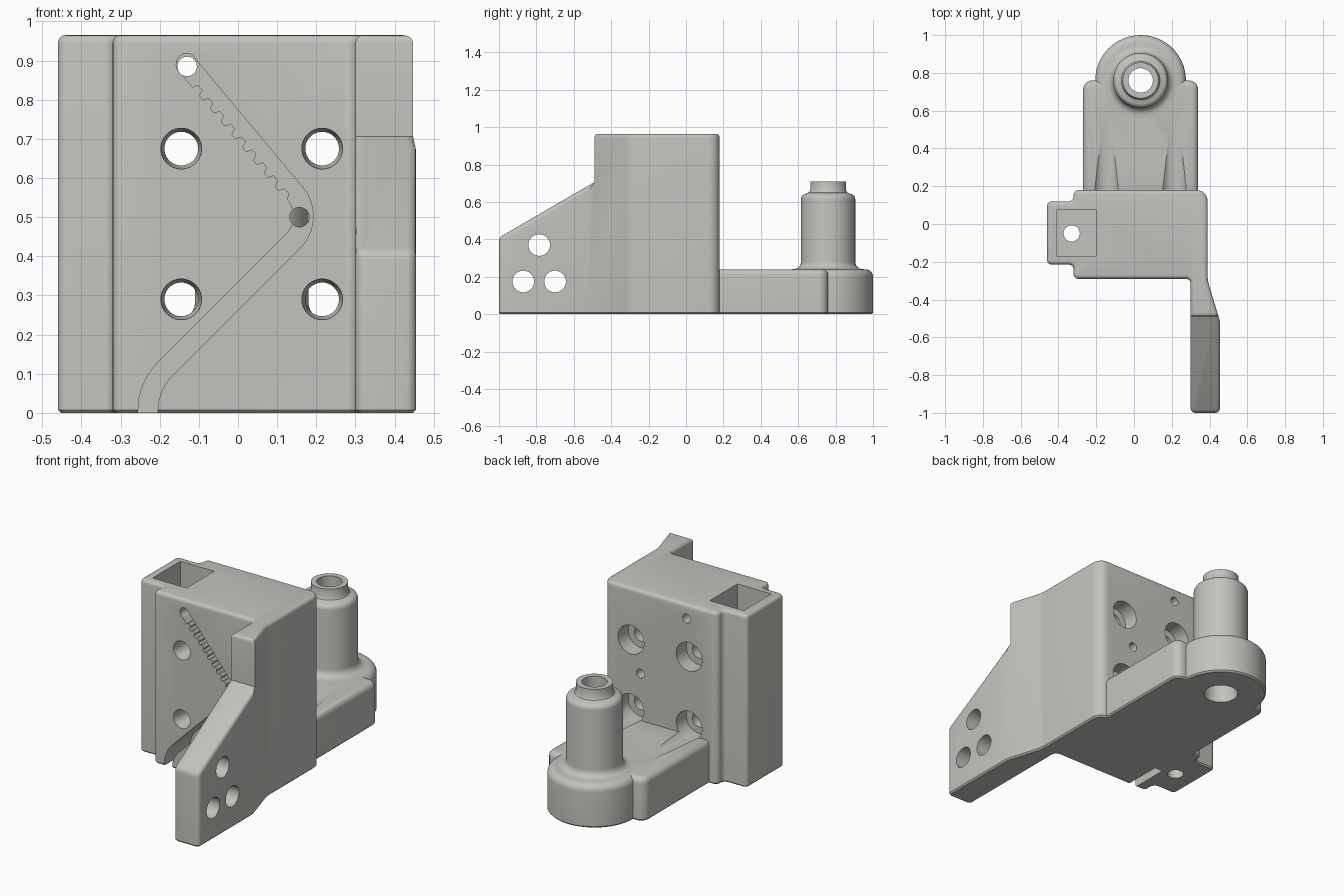
import bpy, bmesh, math
from mathutils import Vector

if "Cube" in bpy.data.objects:
    bpy.data.objects.remove(bpy.data.objects["Cube"])

grey = bpy.data.materials.new("warm_grey")
grey.diffuse_color = (0.54, 0.54, 0.51, 1)
grey.use_nodes = True
grey.node_tree.nodes["Principled BSDF"].inputs["Base Color"].default_value = grey.diffuse_color

AXES = {'x': lambda a, b, h: (h, a, b),
        'y': lambda a, b, h: (a, h, b),
        'z': lambda a, b, h: (a, b, h)}


def finish(name, bm):
    bmesh.ops.recalc_face_normals(bm, faces=bm.faces[:])
    me = bpy.data.meshes.new(name)
    bm.to_mesh(me)
    bm.free()
    me.materials.append(grey)
    ob = bpy.data.objects.new(name, me)
    bpy.context.collection.objects.link(ob)
    return ob


def fillet(pts, radii, closed=True, n=6):
    """Round the corners of a 2D polyline."""
    out = []
    for i, p in enumerate(pts):
        p, r = Vector(p), radii[i]
        if r == 0 or (not closed and i in (0, len(pts) - 1)):
            out.append(p)
            continue
        u = (Vector(pts[i - 1]) - p).normalized()
        v = (Vector(pts[(i + 1) % len(pts)]) - p).normalized()
        half = u.angle(v) / 2
        c = p + (u + v).normalized() * (r / math.sin(half))
        a = p + u * (r / math.tan(half)) - c
        b = p + v * (r / math.tan(half)) - c
        ang = a.angle(b)
        for k in range(n + 1):
            t = k / n
            out.append(c + (a * math.sin((1 - t) * ang) + b * math.sin(t * ang)) / math.sin(ang))
    return out


def prism(name, pts, axis, lo, hi):
    bm = bmesh.new()
    rows = [[bm.verts.new(AXES[axis](p[0], p[1], h)) for p in pts] for h in (lo, hi)]
    bm.faces.new(rows[0])
    bm.faces.new(rows[1])
    for i in range(len(pts)):
        j = (i + 1) % len(pts)
        bm.faces.new((rows[0][i], rows[0][j], rows[1][j], rows[1][i]))
    return finish(name, bm)


def lathe(name, profile, axis, centre, n=40, ring=False):
    """Turn (radius, height) points round an axis; ring closes the profile on itself."""
    bm = bmesh.new()
    rows = []
    for r, h in profile:
        rows.append([bm.verts.new(AXES[axis](centre[0] + r * math.cos(math.tau * k / n),
                                             centre[1] + r * math.sin(math.tau * k / n), h))
                     for k in range(n)])
    for i in range(len(rows) if ring else len(rows) - 1):
        a, b = rows[i], rows[(i + 1) % len(rows)]
        for k in range(n):
            m = (k + 1) % n
            bm.faces.new((a[k], a[m], b[m], b[k]))
    if not ring:
        bm.faces.new(rows[0])
        bm.faces.new(rows[-1])
    return finish(name, bm)


def cut(ob, *cutters):
    for c in cutters:
        mod = ob.modifiers.new("cut", 'BOOLEAN')
        mod.operation, mod.solver, mod.object = 'DIFFERENCE', 'EXACT', c
        bpy.context.view_layer.objects.active = ob
        bpy.ops.object.modifier_apply(modifier=mod.name)


def round_rims(ob, top, bottom):
    """Round the convex upper edges and chamfer the lower edges."""
    bm = bmesh.new()
    bm.from_mesh(ob.data)
    for width, seg, low in ((top, 4, False), (bottom, 1, True)):
        edges = []
        for e in bm.edges:
            a, b = e.verts[0].co, e.verts[1].co
            if len(e.link_faces) != 2 or abs(a.z - b.z) > 0.8 * (a - b).length:
                continue
            if ((a.z + b.z) / 2 < 0.005) == low and e.calc_face_angle_signed() > 0.7:
                edges.append(e)
        bmesh.ops.bevel(bm, geom=edges, offset=width, segments=seg, profile=0.5,
                        affect='EDGES', clamp_overlap=False)
    bm.to_mesh(ob.data)
    bm.free()


# Main block with side column and forward arm
outline = [(-0.46, -0.215), (-0.32, -0.215), (-0.32, -0.29), (0.30, -0.29),
           (0.30, -1), (0.455, -1), (0.455, -0.515), (0.39, -0.30),
           (0.39, 0.18), (-0.32, 0.18), (-0.32, 0.12), (-0.46, 0.12)]
radii = [0.025, 0.025, 0.025, 0.025, 0.025, 0.025, 0, 0.15, 0.06, 0.03, 0.025, 0.025]
body = prism("main_block", fillet(outline, radii), 'z', 0, 0.965)
wedge = prism("arm_slope_cutter", [(-1.1, 0.352), (-0.49, 0.706), (-0.49, 1.1), (-1.1, 1.1)],
              'x', 0.2, 0.6)
cut(body, wedge)
round_rims(body, 0.02, 0.008)

# Rear foot slab
slab = prism("rear_foot", fillet([(-0.27, 0.16), (0.34, 0.16), (0.34, 0.76), (-0.27, 0.76)],
                                 [0, 0, 0.05, 0.05]), 'z', 0, 0.24)
round_rims(slab, 0.03, 0.008)

# Round boss with hollow post
arc = [(0.20 + 0.04 * math.cos(math.radians(a)), 0.20 + 0.04 * math.sin(math.radians(a)))
       for a in range(0, 91, 15)]
flare = [(0.185 - 0.04 * math.sin(math.radians(a)), 0.281 - 0.04 * math.cos(math.radians(a)))
         for a in range(0, 91, 15)]
shoulder = [(0.115 + 0.03 * math.cos(math.radians(a)), 0.615 + 0.03 * math.sin(math.radians(a)))
            for a in range(0, 91, 15)]
boss = lathe("boss_and_post", [(0.09, 0), (0.232, 0), (0.24, 0.008)] + arc + flare + shoulder +
             [(0.102, 0.652), (0.095, 0.665), (0.095, 0.71), (0.065, 0.71), (0.065, 0.15),
              (0.09, 0.15)], 'z', (0.035, 0.76), 64, ring=True)

# Counterbored mounting holes, flaring down to tool channels over the foot
helpers = [wedge]
for x in (-0.145, 0.215):
    for z in (0.29, 0.675):
        c = lathe("mount_hole_cutter", [(0.052, -0.32), (0.052, -0.285), (0.043, -0.26),
                                        (0.043, 0.09), (0.08, 0.09), (0.08, 0.18),
                                        (0.045, 0.62)], 'y', (x, z))
        cut(body, c)
        if z < 0.5:
            cut(slab, c)
        helpers.append(c)

# Bore clearance in the foot
bore = lathe("bore_cutter", [(0.12, -0.1), (0.12, 0.5)], 'z', (0.035, 0.76))
cut(slab, bore)
helpers.append(bore)

# Bent front groove with a toothed upper run
path = fillet([(-0.13, 0.89), (0.199, 0.497), (-0.23, 0.068), (-0.23, -0.05)],
              [0, 0.09, 0.15, 0], closed=False, n=10)
side_a, side_b = [], []
for i, p in enumerate(path):
    d = (path[min(i + 1, len(path) - 1)] - path[max(i - 1, 0)]).normalized()
    nrm = Vector((d.y, -d.x))
    side_a.append(p + nrm * 0.025)
    side_b.append(p - nrm * 0.025)
run = path[1] - path[0]
d = run.normalized()
nrm = Vector((d.y, -d.x))
teeth, count = [], 9
for k in range(count):
    for f, off in ((0.1, 0.027), (0.42, 0.027), (0.55, 0.012), (0.95, 0.012)):
        t = 0.08 + 0.9 * (k + f) / count
        teeth.append(path[0] + run * t + nrm * off)
cap = [path[0] - nrm * 0.028 * math.cos(a) - d * 0.028 * math.sin(a)
       for a in [math.pi * k / 10 for k in range(1, 10)]]
groove = prism("groove_cutter", side_a[:1] + teeth + side_a[1:] + side_b[::-1] + cap,
               'y', -0.4, -0.07)
cut(body, groove)
helpers.append(groove)

# Small pin holes, arm holes, column pocket and its drain hole
holes = [lathe("pin_hole_cutter", [(0.025, -0.5), (0.025, 0.4)], 'y', c, 24)
         for c in ((-0.13, 0.885), (0.157, 0.5))]
holes += [lathe("arm_hole_cutter", [(0.058, 0.2), (0.058, 0.6)], 'x', c, 32)
          for c in ((-0.785, 0.37), (-0.87, 0.175), (-0.70, 0.175))]
holes.append(prism("pocket_cutter", [(-0.41, -0.17), (-0.20, -0.17), (-0.20, 0.075),
                                     (-0.41, 0.075)], 'z', 0.15, 1.2))
holes.append(lathe("drain_cutter", [(0.043, -0.1), (0.043, 0.3)], 'z', (-0.33, -0.05), 32))
cut(body, *holes)

for h in helpers + holes:
    bpy.data.objects.remove(h, do_unlink=True)

# Smooth shading with crisp edges
bpy.ops.object.select_all(action='DESELECT')
for ob in (body, slab, boss):
    ob.select_set(True)
bpy.context.view_layer.objects.active = body
bpy.ops.object.shade_smooth_by_angle(angle=math.radians(30))
